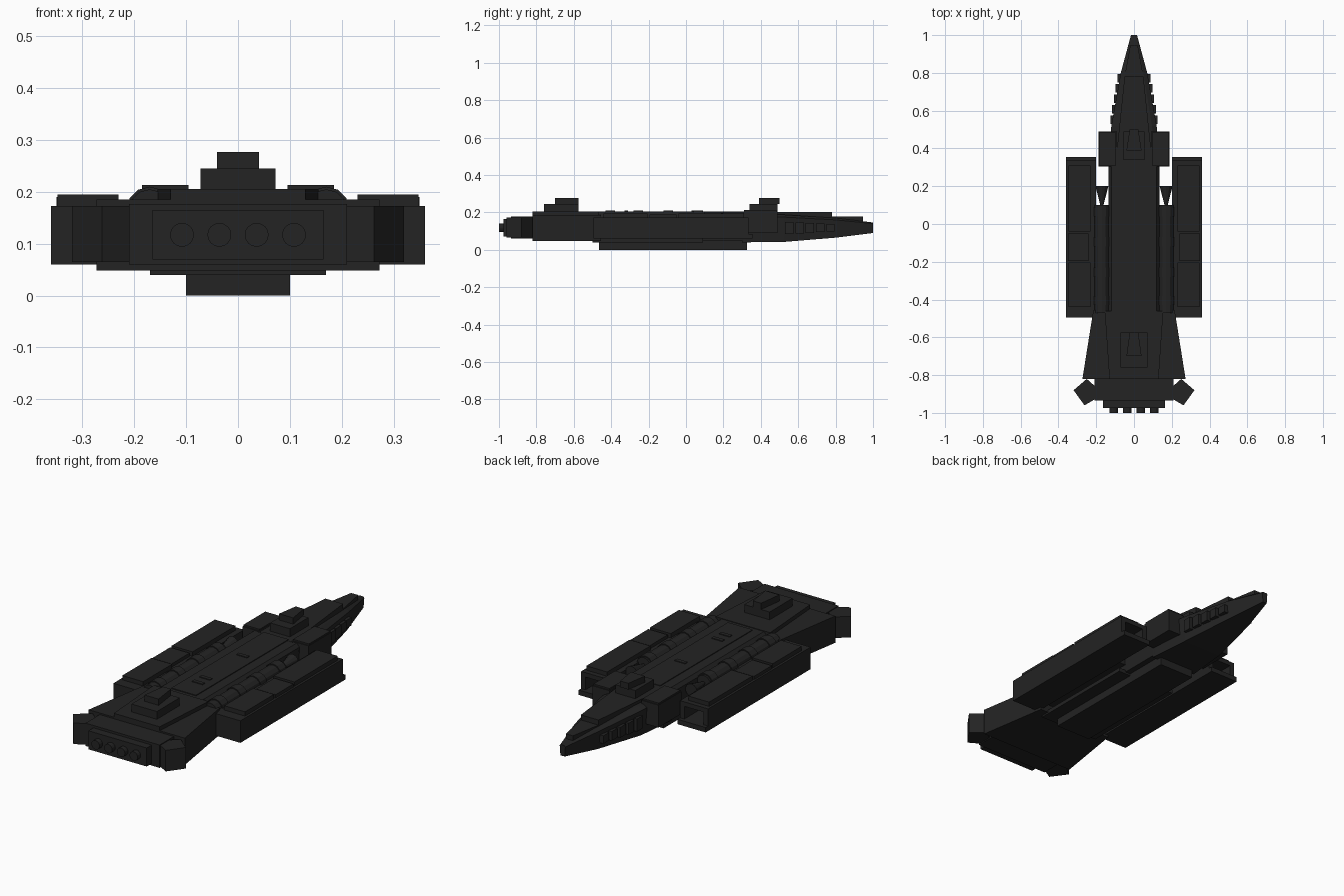
import bpy, bmesh, math
from mathutils import Matrix

if "Cube" in bpy.data.objects:
    bpy.data.objects.remove(bpy.data.objects["Cube"])

mat = bpy.data.materials.new("charcoal hull")
mat.diffuse_color = (0.017, 0.017, 0.017, 1)
mat.use_nodes = True
mat.node_tree.nodes["Principled BSDF"].inputs["Base Color"].default_value = mat.diffuse_color


def finish(name, bm):
    bmesh.ops.recalc_face_normals(bm, faces=bm.faces)
    me = bpy.data.meshes.new(name)
    bm.to_mesh(me)
    bm.free()
    me.materials.append(mat)
    ob = bpy.data.objects.new(name, me)
    bpy.context.collection.objects.link(ob)
    return ob


def rings(name, loops):
    """Skin a list of equal-sized vertex loops and cap both ends."""
    bm = bmesh.new()
    vs = [[bm.verts.new(p) for p in lp] for lp in loops]
    n = len(vs[0])
    for a, b in zip(vs, vs[1:]):
        for i in range(n):
            j = (i + 1) % n
            bm.faces.new((a[i], a[j], b[j], b[i]))
    bm.faces.new(vs[0])
    bm.faces.new(vs[-1])
    return finish(name, bm)


def prism(name, pts, z0, z1):
    return rings(name, [[(x, y, z) for x, y in pts] for z in (z0, z1)])


def box(name, x0, x1, y0, y1, z0, z1):
    return prism(name, [(x0, y0), (x1, y0), (x1, y1), (x0, y1)], z0, z1)


def taper(name, y0, w0, y1, w1, z0, z1):
    return prism(name, [(-w0, y0), (w0, y0), (w1, y1), (-w1, y1)], z0, z1)


def hull(name, secs):
    """Sections: y, bottom half width, shoulder, top half width, z bottom, z shoulder, z top."""
    return rings(name, [[(-b, y, z0), (b, y, z0), (m, y, zm), (t, y, z1), (-t, y, z1), (-m, y, zm)]
                        for y, b, m, t, z0, zm, z1 in secs])


def tube(name, x, z, y0, y1, r0, r1, n=12):
    return rings(name, [[(x + r * math.cos(math.tau * i / n), y, z + r * math.sin(math.tau * i / n))
                         for i in range(n)] for y, r in ((y0, r0), (y1, r1))])


# central hull, keel and spine
hull("mid_hull", [(-0.5, .13, .135, .12, .05, .185, .202), (0.32, .13, .135, .12, .05, .185, .202)])
box("belly_plate", -.17, .17, -.5, .09, .04, .06)
box("keel", -.10, .10, -.465, .325, 0, .05)
box("spine_plate", -.07, .07, -.44, .31, .20, .206)
for i, y in enumerate((-.32, -.26, .04)):
    box(f"spine_vent_{i}", -.03, .03, y - .01, y + .01, .206, .21)

# nose
hull("nose_hull", [(.30, .13, .135, .12, .04, .18, .19), (.52, .11, .12, .095, .042, .175, .188),
                   (.80, .06, .07, .05, .065, .16, .17), (1.0, .012, .016, .012, .09, .14, .146)])
taper("nose_deck", .30, .10, .78, .05, .17, .203)
taper("nose_deck_tip", .78, .05, .945, .02, .15, .177)

# aft hull and deck
taper("aft_hull", -.82, .273, -.455, .215, .048, .185)
taper("aft_deck", -.82, .13, -.46, .155, .18, .205)

# engine block with nozzles
box("engine_block", -.21, .21, -.935, -.81, .06, .177)
box("engine_plate", -.165, .165, -.975, -.93, .07, .165)
for i in range(4):
    x = -.108 + .072 * i
    tube(f"nozzle_{i}", x, .117, -1.0, -.97, .023, .023, 16)

# command towers
for nm, y0, y1, w, ya, yb in (("aft", -.76, -.575, .072, -.70, -.575), ("fore", .34, .49, .056, .39, .50)):
    box(nm + "_tower_base", -w, w, y0, y1, .19, .245)
    taper(nm + "_tower_top", ya, .04, yb, .023, .245, .277)

for s, side in ((-1, "left"), (1, "right")):
    def mbox(name, x0, x1, *r):
        return box(f"{side}_{name}", s * x0, s * x1, *r)

    # stabiliser flare at the stern
    prism(side + "_stern_flare", [(s * x, y) for x, y in
          ((.32, -.88), (.25, -.82), (.16, -.90), (.262, -.96))], .065, .173)

    # forward turret block
    mbox("fore_block", .09, .187, .305, .49, .09, .205)
    mbox("fore_block_cap", .095, .185, .31, .485, .205, .213)

    # stepped panels along the nose
    for i in range(5):
        y = .53 + i * .055
        w = .127 - (y - .52) * .17
        mbox(f"nose_panel_{i}", w - .035, w, y, y + .045, .085 + i * .003, .15 - i * .003)

    # side hangar pod with open forward bay
    mbox("pod_body", .20, .36, -.495, .20, .06, .173)
    mbox("pod_floor", .20, .36, .19, .355, .06, .085)
    mbox("pod_roof", .20, .36, .19, .335, .15, .173)
    mbox("pod_inner_wall", .20, .225, .19, .335, .08, .155)
    mbox("pod_outer_wall", .335, .36, .19, .335, .08, .155)
    mbox("pod_top_aft", .23, .348, -.44, -.205, .17, .195)
    mbox("pod_top_mid", .24, .35, -.195, -.05, .17, .19)
    mbox("pod_top_fore", .23, .348, -.04, .31, .17, .195)
    mbox("pod_link", .12, .22, -.47, .09, .09, .15)

    # launch tube between hull and pod
    tube(side + "_launch_tube", s * .17, .165, -.47, .10, .04, .04)
    tube(side + "_tube_bell", s * .17, .165, .09, .20, .006, .034)
    for i, y in enumerate((-.43, -.28, -.12, .04)):
        tube(f"{side}_tube_band_{i}", s * .17, .165, y, y + .05, .045, .045)
